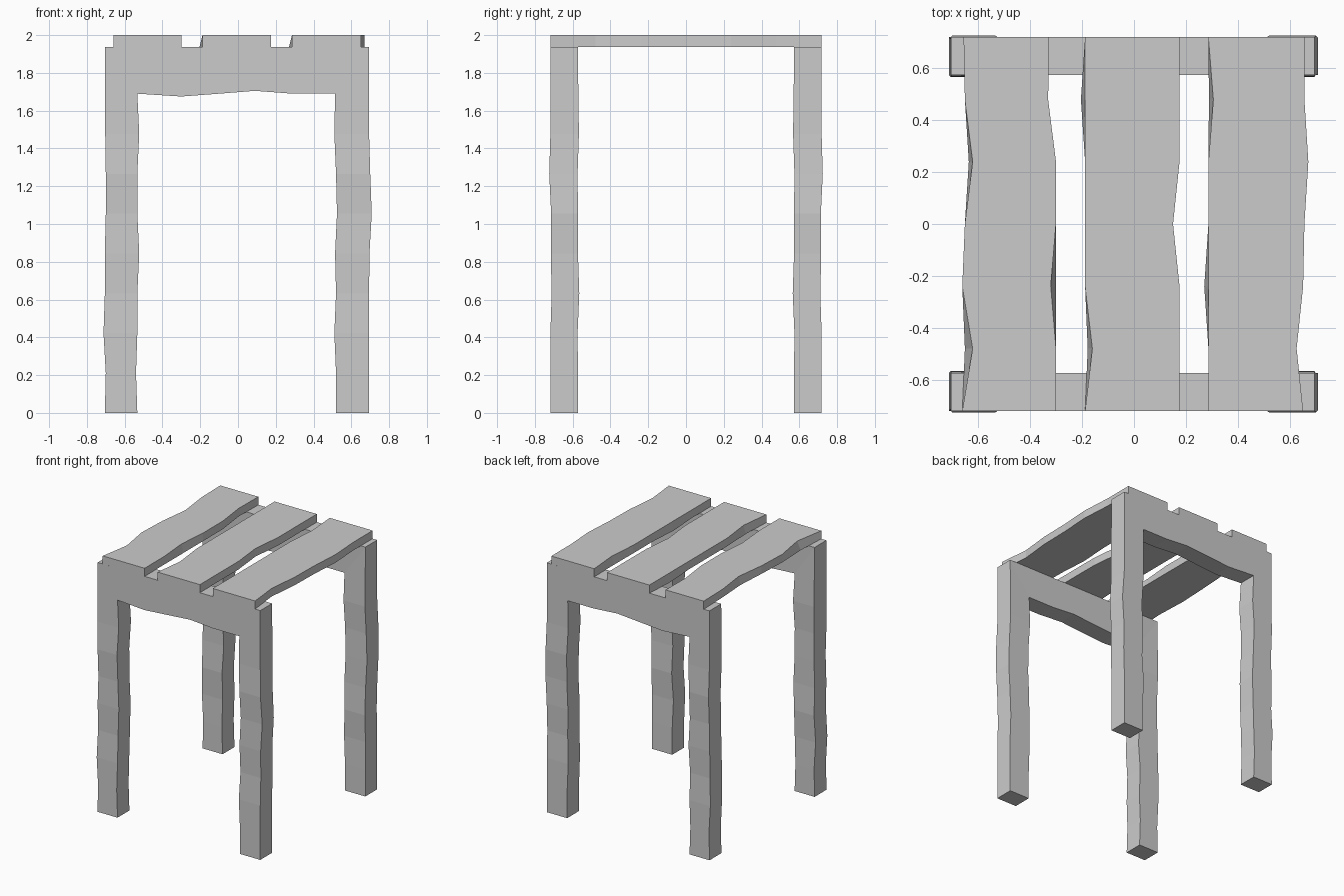
import bpy, bmesh

if "Cube" in bpy.data.objects:
    bpy.data.objects.remove(bpy.data.objects["Cube"])

TOP, SEAT = 2.0, 1.937


def loft(name, rings):
    """Skin a chain of four-point rings and cap both ends."""
    bm = bmesh.new()
    loops = [[bm.verts.new(p) for p in r] for r in rings]
    for a, b in zip(loops, loops[1:]):
        for i in range(4):
            j = (i + 1) % 4
            bm.faces.new((a[i], a[j], b[j], b[i]))
    bm.faces.new(loops[0])
    bm.faces.new(loops[-1])
    bmesh.ops.recalc_face_normals(bm, faces=bm.faces)
    mesh = bpy.data.meshes.new(name)
    bm.to_mesh(mesh)
    bm.free()
    ob = bpy.data.objects.new(name, mesh)
    bpy.context.collection.objects.link(ob)
    return ob


# Hand-hewn leg outlines, from the floor up to just below the corner
left_out = [-.705, -.70, -.712, -.705, -.705, -.70, -.70, -.703]
left_in = [-.533, -.54, -.533, -.533, -.523, -.533, -.533, -.523]
right_out = [.694, .694, .694, .694, .696, .708, .70, .694]
right_in = [.519, .519, .51, .519, .514, .524, .519, .51]
y_out = [.718, .718, .718, .711, .716, .714, .724, .718]
y_in = [.572, .572, .574, .565, .572, .572, .574, .567]
# Underside of the apron between the legs
apron = [(-.533, 1.69), (-.30, 1.675), (-.10, 1.69), (.09, 1.705),
         (.29, 1.69), (.514, 1.69)]


def end_frame(name, side):
    """Two legs and an apron as one U-shaped bar."""
    def ring(outer, inner, yo=.718, yi=.573):
        return [(outer[0], side * yo, outer[1]), (inner[0], side * yo, inner[1]),
                (inner[0], side * yi, inner[1]), (outer[0], side * yi, outer[1])]

    def leg(outs, ins):
        return [ring((o, k * .211), (i, k * .211), yo, yi)
                for k, (o, i, yo, yi) in enumerate(zip(outs, ins, y_out, y_in))]

    rings = leg(left_out, left_in)
    for k, (x, z) in enumerate(apron):
        top_x = {0: -.704, 5: .694}.get(k, x)
        rings.append(ring((top_x, SEAT), (x, z)))
    rings += leg(right_out, right_in)[::-1]
    loft(name, rings)


end_frame("front_frame", -1)
end_frame("back_frame", 1)


# Seat slats: wavy edges, with the lower edge shifted at a few stations
def slat(name, left, right, low_left={}, low_right={}):
    rings = []
    for k, (l, r) in enumerate(zip(left, right)):
        y = (k - 3) * .2393
        rings.append([(l, y, TOP), (r, y, TOP),
                      (low_right.get(k, r), y, SEAT), (low_left.get(k, l), y, SEAT)])
    loft(name, rings)


slat("left_slat",
     [-.66, -.62, -.66, -.65, -.62, -.65, -.655],
     [-.30, -.30, -.32, -.30, -.30, -.33, -.327],
     {1: -.65, 4: -.635}, {2: -.30})
slat("middle_slat",
     [-.188, -.16, -.188, -.188, -.188, -.188, -.188],
     [.175, .175, .175, .15, .175, .175, .175],
     {1: -.178, 5: -.204})
slat("right_slat",
     [.286, .286, .286, .286, .286, .305, .286],
     [.65, .625, .65, .655, .67, .655, .655],
     {2: .27, 5: .288})
